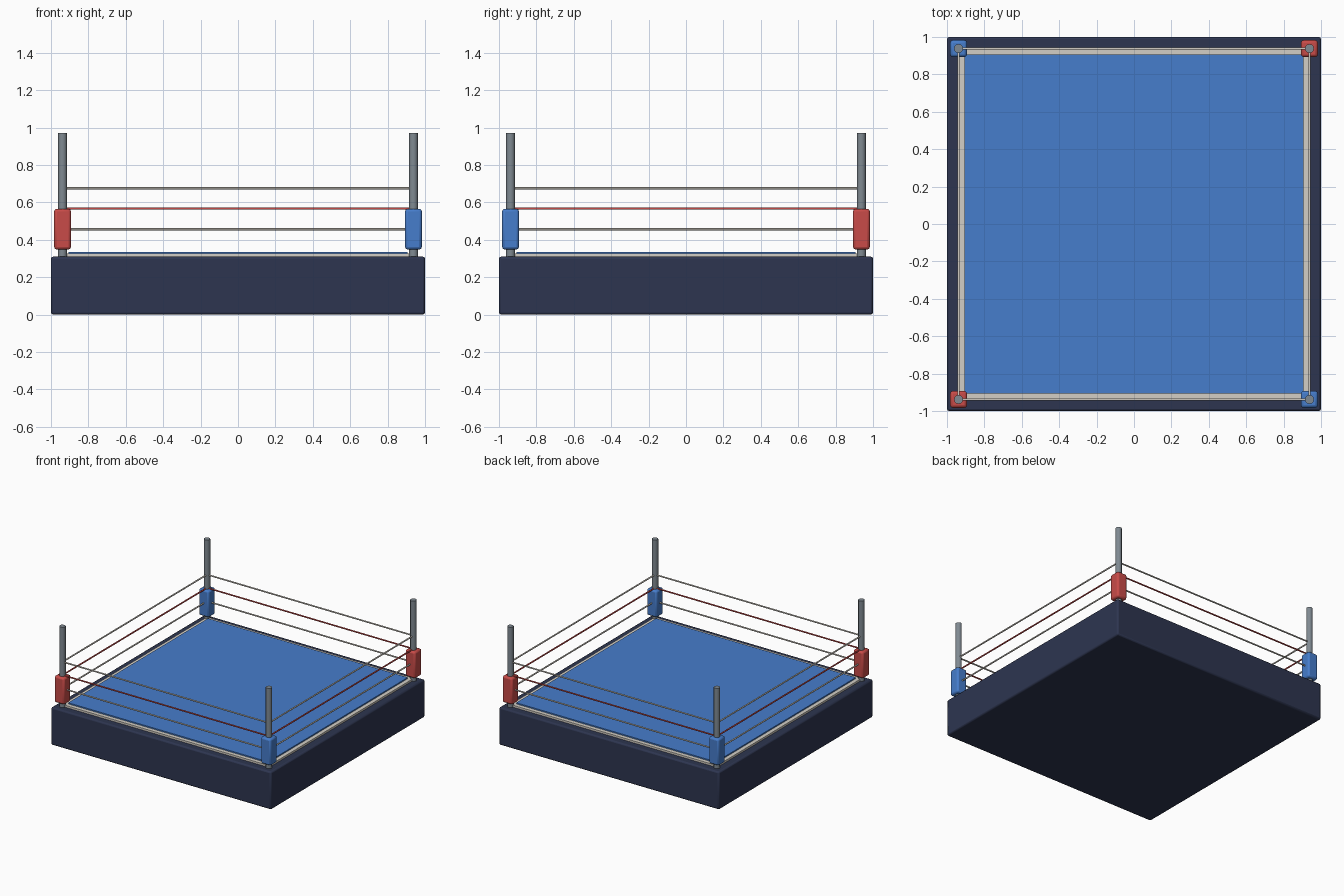
import bpy
import math
from mathutils import Vector

if "Cube" in bpy.data.objects:
    bpy.data.objects.remove(bpy.data.objects["Cube"], do_unlink=True)


def material(name, rgb):
    linear = [((c / 255 + 0.055) / 1.055) ** 2.4 for c in rgb] + [1.0]
    mat = bpy.data.materials.new(name)
    mat.use_nodes = True
    mat.diffuse_color = linear
    mat.node_tree.nodes["Principled BSDF"].inputs["Base Color"].default_value = linear
    return mat


navy = material("navy skirt", (45, 53, 80))
blue = material("ring blue", (70, 125, 204))
red = material("ring red", (200, 75, 72))
steel = material("steel grey", (128, 138, 146))
white = material("off white", (212, 207, 198))


def box(name, size, centre, mat, bevel=0.0, segments=2):
    bpy.ops.mesh.primitive_cube_add(size=1, location=centre)
    obj = bpy.context.object
    obj.name = name
    obj.scale = size
    bpy.ops.object.transform_apply(location=False, rotation=False, scale=True)
    obj.data.materials.append(mat)
    if bevel:
        mod = obj.modifiers.new("soft edges", "BEVEL")
        mod.width = bevel
        mod.segments = segments
        bpy.ops.object.shade_smooth_by_angle(angle=math.radians(35))
    return obj


def rod(name, start, end, radius, sides, mat):
    start, end = Vector(start), Vector(end)
    axis = end - start
    bpy.ops.mesh.primitive_cylinder_add(
        vertices=sides, radius=radius, depth=axis.length, location=(start + end) / 2,
        rotation=axis.to_track_quat("Z", "Y").to_euler())
    obj = bpy.context.object
    obj.name = name
    obj.data.materials.append(mat)
    bpy.ops.object.shade_smooth_by_angle(angle=math.radians(50))
    return obj


# Raised platform, canvas border and mat
deck = 0.31
box("platform", (2, 2, deck), (0, 0, deck / 2), navy, 0.012)
box("canvas_border", (1.88, 1.88, 0.016), (0, 0, deck + 0.008), white)
box("mat", (1.815, 1.815, 0.026), (0, 0, deck + 0.013), blue)

# Corner posts with padding, colours alternating around the ring
post = 0.938
corners = [("front_right", -1, -1), ("front_left", 1, -1),
           ("back_left", 1, 1), ("back_right", -1, 1)]
for label, sx, sy in corners:
    x, y = sx * post, sy * post
    rod(label + "_post", (x, y, deck - 0.01), (x, y, 0.97), 0.024, 12, steel)
    box(label + "_pad", (0.09, 0.09, 0.218), (x, y, 0.457),
        red if sx == sy else blue, 0.014)

# Three ropes along each side
ropes = [("lower", 0.457, white), ("middle", 0.567, red), ("upper", 0.676, white)]
for i, side in enumerate(("front", "left", "back", "right")):
    _, ax, ay = corners[i]
    _, bx, by = corners[(i + 1) % 4]
    for level, z, mat in ropes:
        rod(side + "_" + level + "_rope", (ax * post, ay * post, z),
            (bx * post, by * post, z), 0.006, 8, mat)
